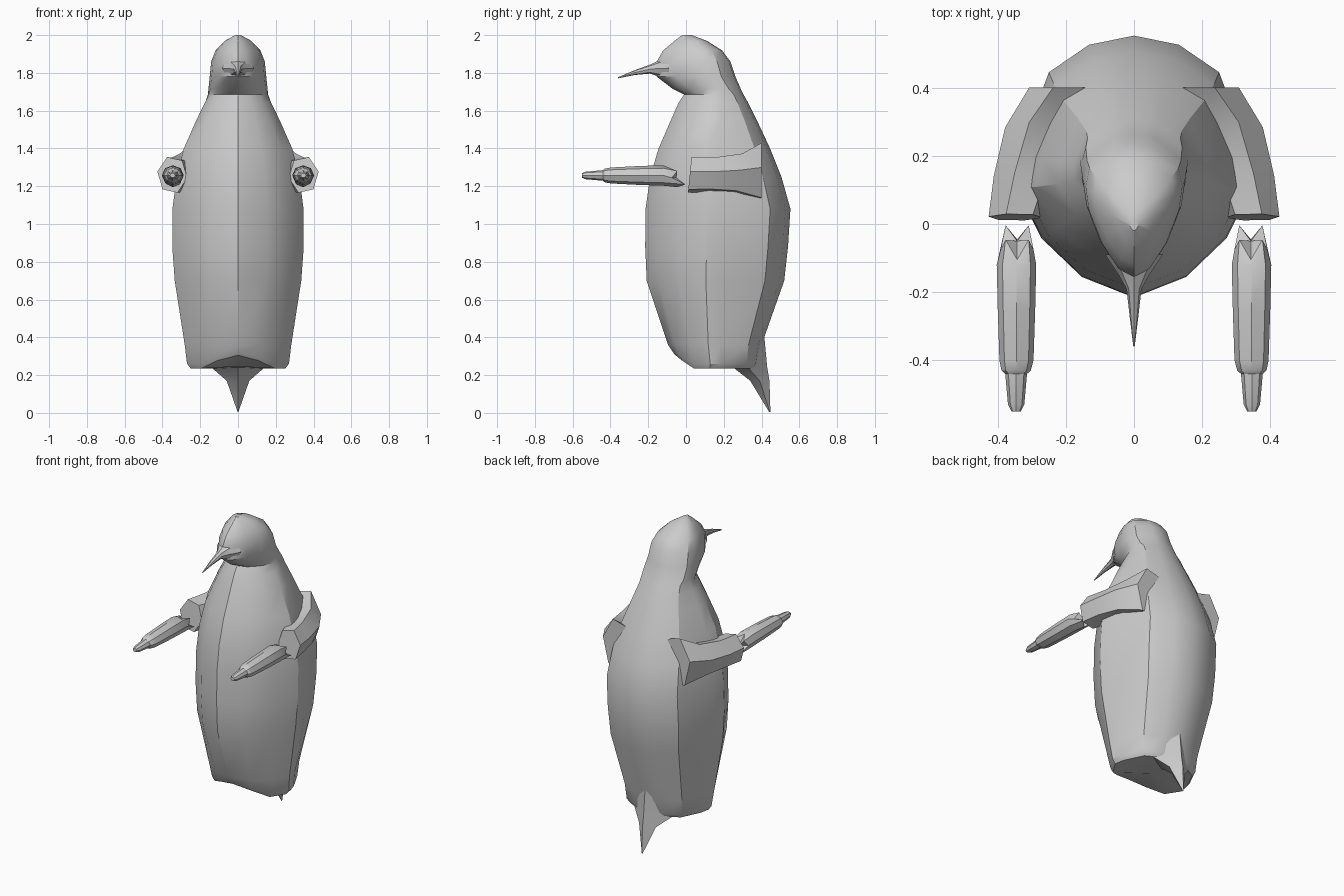
import bpy, bmesh, math
from mathutils import Vector

if "Cube" in bpy.data.objects:
    bpy.data.objects.remove(bpy.data.objects["Cube"])


def loft(name, rings, cap_start=True, cap_end=True, mirror=False, angle=32):
    """Skin a list of equal-length point rings into one object."""
    bm = bmesh.new()
    rows = [[bm.verts.new(p) for p in ring] for ring in rings]
    n = len(rows[0])
    for a, b in zip(rows, rows[1:]):
        for i in range(n):
            j = (i + 1) % n
            bm.faces.new((a[i], a[j], b[j], b[i]))
    for use, row in ((cap_start, rows[0]), (cap_end, rows[-1])):
        if use:
            c = bm.verts.new(sum((v.co for v in row), Vector()) / n)
            for i in range(n):
                bm.faces.new((row[i], row[(i + 1) % n], c))
    bmesh.ops.remove_doubles(bm, verts=bm.verts, dist=0.0005)
    if mirror:
        new = bmesh.ops.duplicate(bm, geom=bm.verts[:] + bm.edges[:] + bm.faces[:])
        for v in new["geom"]:
            if isinstance(v, bmesh.types.BMVert):
                v.co.x *= -1
    bmesh.ops.recalc_face_normals(bm, faces=bm.faces)
    me = bpy.data.meshes.new(name)
    bm.to_mesh(me)
    bm.free()
    ob = bpy.data.objects.new(name, me)
    bpy.context.collection.objects.link(ob)
    bpy.ops.object.select_all(action='DESELECT')
    ob.select_set(True)
    bpy.context.view_layer.objects.active = ob
    bpy.ops.object.shade_smooth_by_angle(angle=math.radians(angle))
    return ob


# Body and head: half cross-sections as (width fraction, front-to-back fraction)
TORSO = [(0, 0), (.44, .08), (.78, .23), (1, .43), (.96, .57), (.72, .86), (.38, .965), (0, 1)]
HEAD = [(0, 0), (.32, .06), (.66, .25), (.93, .5), (1, .68), (.92, .82), (.42, .98), (0, 1)]


def section(z, front, back, hw, head=0.0, lift=0.0):
    half = []
    for t, h in zip(TORSO, HEAD):
        u = t[0] + (h[0] - t[0]) * head
        f = t[1] + (h[1] - t[1]) * head
        half.append((u * hw, front + (back - front) * f, z + lift * max(0, 1 - f / .2)))
    return half + [(-x, y, w) for x, y, w in half[-2:0:-1]]


# z, front y, back y, half width, head blend, front lift
LEVELS = [
    (.235, -.055, .37, .25, 0, .07), (.26, -.065, .385, .27, 0, .055),
    (.36, -.095, .40, .282, 0, 0), (.70, -.208, .52, .335, 0, 0),
    (.88, -.216, .54, .348, 0, 0), (1.08, -.214, .553, .347, 0, 0),
    (1.25, -.19, .505, .325, 0, 0), (1.40, -.145, .445, .287, 0, 0),
    (1.55, -.08, .375, .222, .1, 0), (1.64, -.04, .33, .18, .3, 0),
    (1.685, -.01, .305, .162, .6, 0), (1.715, -.07, .29, .157, .9, 0),
    (1.78, -.155, .262, .15, 1, 0), (1.86, -.155, .235, .142, 1, 0),
    (1.92, -.12, .19, .118, 1, 0), (1.97, -.06, .11, .07, 1, 0),
    (2.0, -.02, .03, .015, .5, 0)]
loft("body", [section(*lv) for lv in LEVELS])


def tube(specs, sides, turn=0.0):
    """Rings facing y: (x, y, z, half width, half height, slant in y)."""
    out = []
    for x, y, z, rx, rz, slant in specs:
        ring = []
        for i in range(sides):
            a = math.tau * i / sides + turn
            ring.append((x + rx * math.cos(a), y + slant * math.sin(a), z + rz * math.sin(a)))
        out.append(ring)
    return out


# Beak
loft("beak", tube([
    (0, -.09, 1.825, .085, .065, 0), (0, -.15, 1.823, .045, .04, 0),
    (0, -.19, 1.82, .022, .024, 0), (0, -.27, 1.802, .013, .013, 0),
    (0, -.36, 1.774, .002, .003, 0)], 8))

# Tail: diamond sections as (z, front y, back y, half width)
TAIL = [(.40, .30, .415, .16), (.24, .25, .43, .14), (.17, .34, .442, .06), (.005, .44, .447, .002)]
loft("tail", [[(0, f, z), (w, (f + 2 * b) / 3 - w * .3, z), (0, b, z), (-w, (f + 2 * b) / 3 - w * .3, z)]
              for z, f, b, w in TAIL])

# Shoulder stubs
loft("shoulders", tube([
    (.20, .40, 1.27, .11, .17, 0), (.27, .28, 1.265, .11, .115, .02),
    (.318, .14, 1.26, .095, .098, .01), (.348, .02, 1.26, .08, .1, .01)],
    6, math.radians(10)), mirror=True)

# Flippers: slanted pointed root, tapering shaft, narrow tip
shaft = tube([
    (.343, -.05, 1.245, .048, .05, -.03), (.345, -.12, 1.257, .058, .054, 0),
    (.345, -.25, 1.257, .055, .05, 0), (.345, -.40, 1.257, .05, .042, 0),
    (.346, -.43, 1.257, .043, .036, 0), (.346, -.44, 1.257, .032, .028, 0),
    (.346, -.53, 1.257, .024, .02, 0), (.346, -.55, 1.257, .014, .012, 0)], 8)
shaft[0] = [(x, y + (.025 if i % 2 else -.025), z) for i, (x, y, z) in enumerate(shaft[0])]
loft("flippers", shaft, mirror=True)
